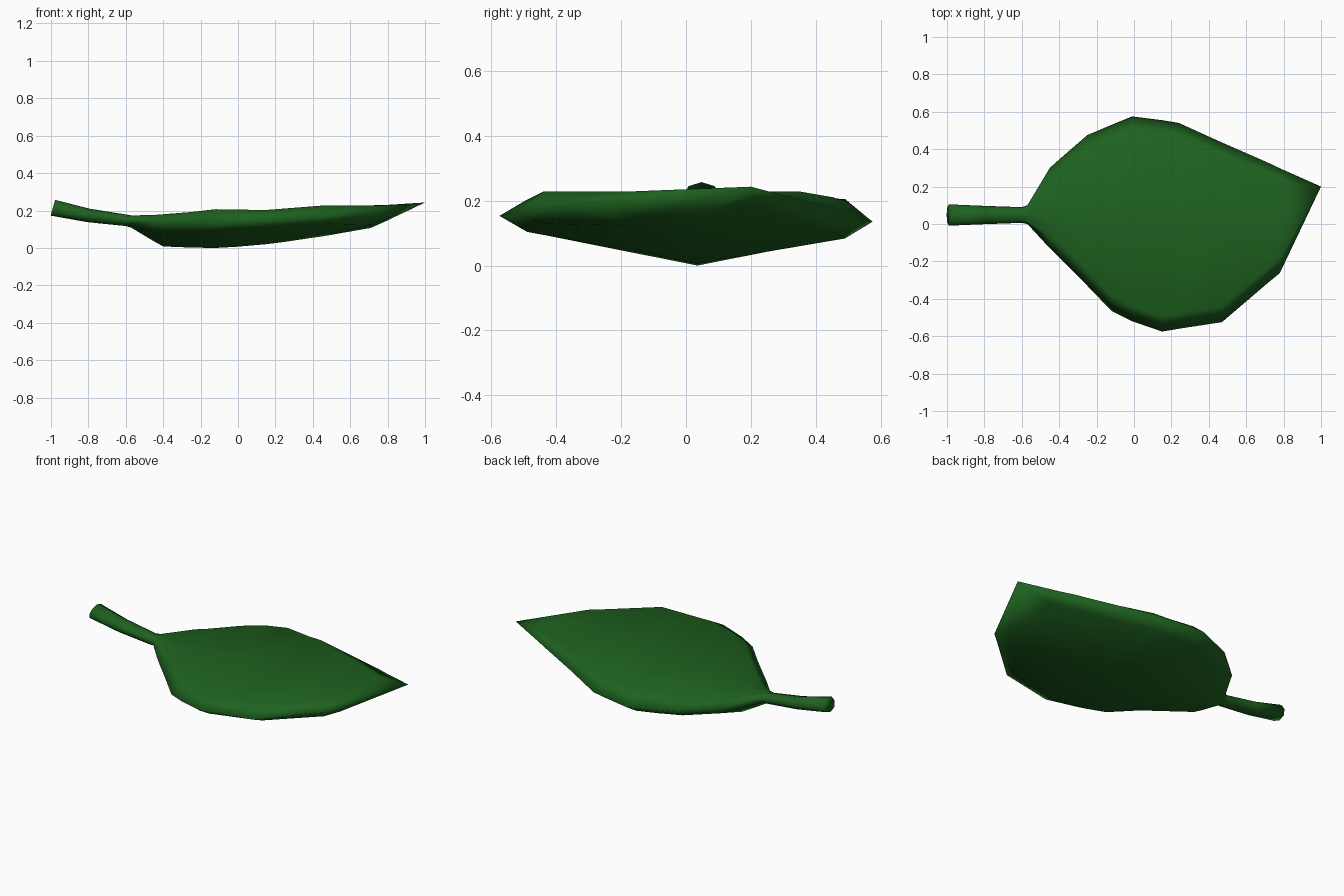
import bpy, bmesh, math

green = bpy.data.materials.new("leaf green")
green.diffuse_color = (0.013, 0.122, 0.014, 1)

rings = []

# Stem: elliptical eight-sided sections (x, z, half width, half height, lean)
for x, z, ry, rz, lean in [(-0.99, 0.215, 0.057, 0.042, 0.012),
                           (-0.80, 0.174, 0.049, 0.036, 0.006),
                           (-0.60, 0.148, 0.042, 0.031, 0.0)]:
    ring = []
    for i in range(8):
        a = math.pi - i * math.pi / 4
        ring.append((x + lean * math.sin(a), 0.048 + ry * math.cos(a), z + rz * math.sin(a)))
    rings.append(ring)

# Blade: x, edge y on both sides, edge z on both sides, top z, keel z, dip of the middle
blade = [(-0.57, 0.00, 0.10, 0.147, 0.147, 0.174, 0.108, 0),
         (-0.45, -0.13, 0.30, 0.140, 0.140, 0.176, 0.036, 0.006),
         (-0.40, -0.18, 0.345, 0.138, 0.138, 0.180, 0.008, 0.01),
         (-0.25, -0.33, 0.475, 0.135, 0.135, 0.192, 0.002, 0.018),
         (-0.12, -0.465, 0.530, 0.137, 0.135, 0.207, 0.000, 0.025),
         (-0.01, -0.520, 0.575, 0.145, 0.135, 0.205, 0.006, 0.025),
         (0.15, -0.575, 0.555, 0.153, 0.143, 0.203, 0.020, 0.022),
         (0.24, -0.560, 0.540, 0.156, 0.147, 0.210, 0.031, 0.022),
         (0.47, -0.525, 0.436, 0.166, 0.180, 0.228, 0.065, 0.022),
         (0.71, -0.320, 0.331, 0.190, 0.210, 0.228, 0.107, 0.012),
         (0.78, -0.262, 0.298, 0.196, 0.217, 0.228, 0.138, 0.006)]
for x, y0, y1, z0, z1, zt, zk, dip in blade:
    w = y1 - y0
    b = min(0.085, 0.15 * w)
    mid = 0.035 if w > 0.2 else 0.05
    full = 0.37 if x < 0.6 else 0.8      # fuller underside next to the tip
    rings.append([(x, y0, z0), (x, y0 + b, zt), (x, mid, zt - dip), (x, y1 - b, max(zt, z1 + 0.012)),
                  (x, y1, z1), (x, y1 - b, z1 + (zk - z1) * 0.40),
                  (x, mid, zk), (x, y0 + b * (1 if x < 0.6 else 1.5), z0 + (zk - z0) * full)])

# Skin the sections, close the stem end and the pointed tip
bm = bmesh.new()
vr = [[bm.verts.new(p) for p in r] for r in rings]
for a, b in zip(vr, vr[1:]):
    for i in range(8):
        j = (i + 1) % 8
        bm.faces.new((a[i], a[j], b[j], b[i]))
bm.faces.new(vr[0])
tip = bm.verts.new((1.0, 0.20, 0.243))
for i in range(8):
    bm.faces.new((vr[-1][i], vr[-1][(i + 1) % 8], tip))
bmesh.ops.recalc_face_normals(bm, faces=bm.faces[:])
for f in bm.faces:
    f.smooth = True

mesh = bpy.data.meshes.new("leaf_with_stem")
bm.to_mesh(mesh)
bm.free()
mesh.materials.append(green)
leaf = bpy.data.objects.new("leaf_with_stem", mesh)
bpy.context.collection.objects.link(leaf)
